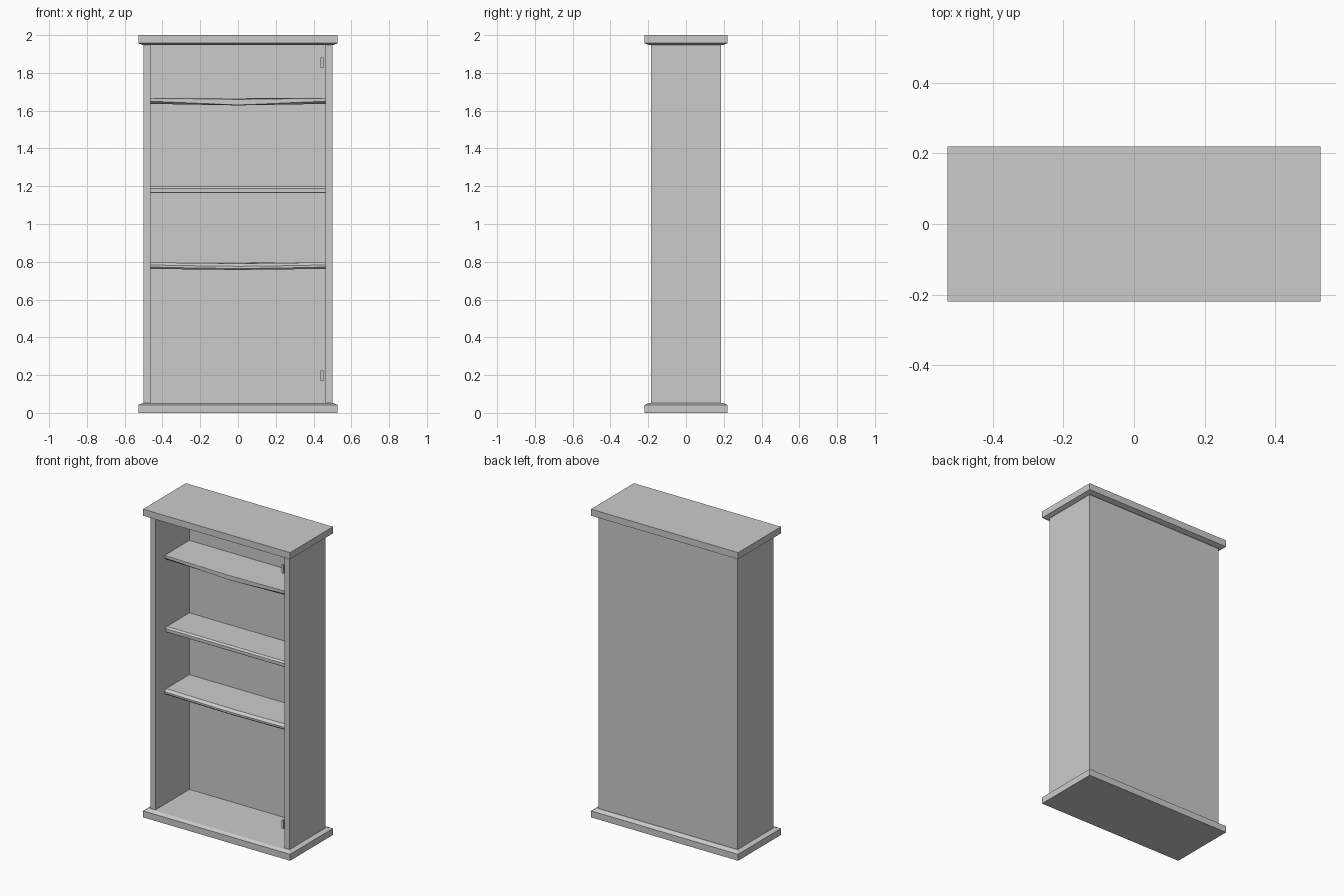
import bpy, bmesh

if "Cube" in bpy.data.objects:
    bpy.data.objects.remove(bpy.data.objects["Cube"])


def loft(name, rings):
    """Closed solid from a list of equal-length vertex rings."""
    bm = bmesh.new()
    vr = [[bm.verts.new(p) for p in ring] for ring in rings]
    n = len(vr[0])
    for a, b in zip(vr, vr[1:]):
        for i in range(n):
            j = (i + 1) % n
            bm.faces.new((a[i], a[j], b[j], b[i]))
    bm.faces.new(vr[0])
    bm.faces.new(vr[-1])
    bmesh.ops.recalc_face_normals(bm, faces=bm.faces[:])
    mesh = bpy.data.meshes.new(name)
    bm.to_mesh(mesh)
    bm.free()
    obj = bpy.data.objects.new(name, mesh)
    bpy.context.collection.objects.link(obj)
    return obj


def rect(x0, x1, y0, y1, z):
    return [(x0, y0, z), (x1, y0, z), (x1, y1, z), (x0, y1, z)]


def slab(name, levels):
    """Stack of centred rectangles: (half width, half depth, z)."""
    return loft(name, [rect(-w, w, -d, d, z) for w, d, z in levels])


INNER_X, BACK_Y = 0.463, 0.163

# Plinth and cornice with chamfered inner edges
slab("base", [(0.528, 0.22, 0), (0.528, 0.22, 0.042), (0.505, 0.197, 0.052)])
slab("top", [(0.505, 0.197, 1.948), (0.528, 0.22, 1.957), (0.528, 0.22, 2.0)])

# U-shaped carcass: two sides and the back in one piece
plan = [(-0.5, -0.185), (-INNER_X, -0.185), (-INNER_X, BACK_Y), (INNER_X, BACK_Y),
        (INNER_X, -0.185), (0.5, -0.185), (0.5, 0.185), (-0.5, 0.185)]
loft("carcass", [[(x, y, z) for x, y in plan] for z in (0.05, 1.95)])

# Worn shelves: front edge points as (y, z at the ends, z at the middle)
shelves = {
    "upper_shelf": (0, [(-0.085, 1.668, 1.662), (-0.088, 1.666, 1.660),
                        (-0.088, 1.650, 1.630), (-0.076, 1.636, 1.628)]),
    "middle_shelf": (0, [(-0.068, 1.198, 1.198), (-0.079, 1.188, 1.188),
                         (-0.079, 1.168, 1.168), (-0.074, 1.164, 1.164)]),
    "lower_shelf": (0.27, [(-0.074, 0.797, 0.791), (-0.090, 0.783, 0.776),
                           (-0.090, 0.772, 0.764), (-0.082, 0.763, 0.757)]),
}
for name, (flat, front) in shelves.items():
    stations = [(-INNER_X, 0), (0, 1), (INNER_X, 0)]
    if flat:
        stations = [(-INNER_X, 0), (-flat, 0.5), (0, 1), (flat, 0.5), (INNER_X, 0)]
    zt, zb = front[0][1], front[-1][1]
    loft(name, [[(x, BACK_Y, zt)] + [(x, y, a + (b - a) * t) for y, a, b in front]
                + [(x, BACK_Y, zb)] for x, t in stations])

# Small hinge plates just inside the right wall
for name, z in (("lower_hinge", 0.17), ("upper_hinge", 1.826)):
    loft(name, [rect(0.438, 0.452, -0.177, -0.162, h) for h in (z, z + 0.055)])
